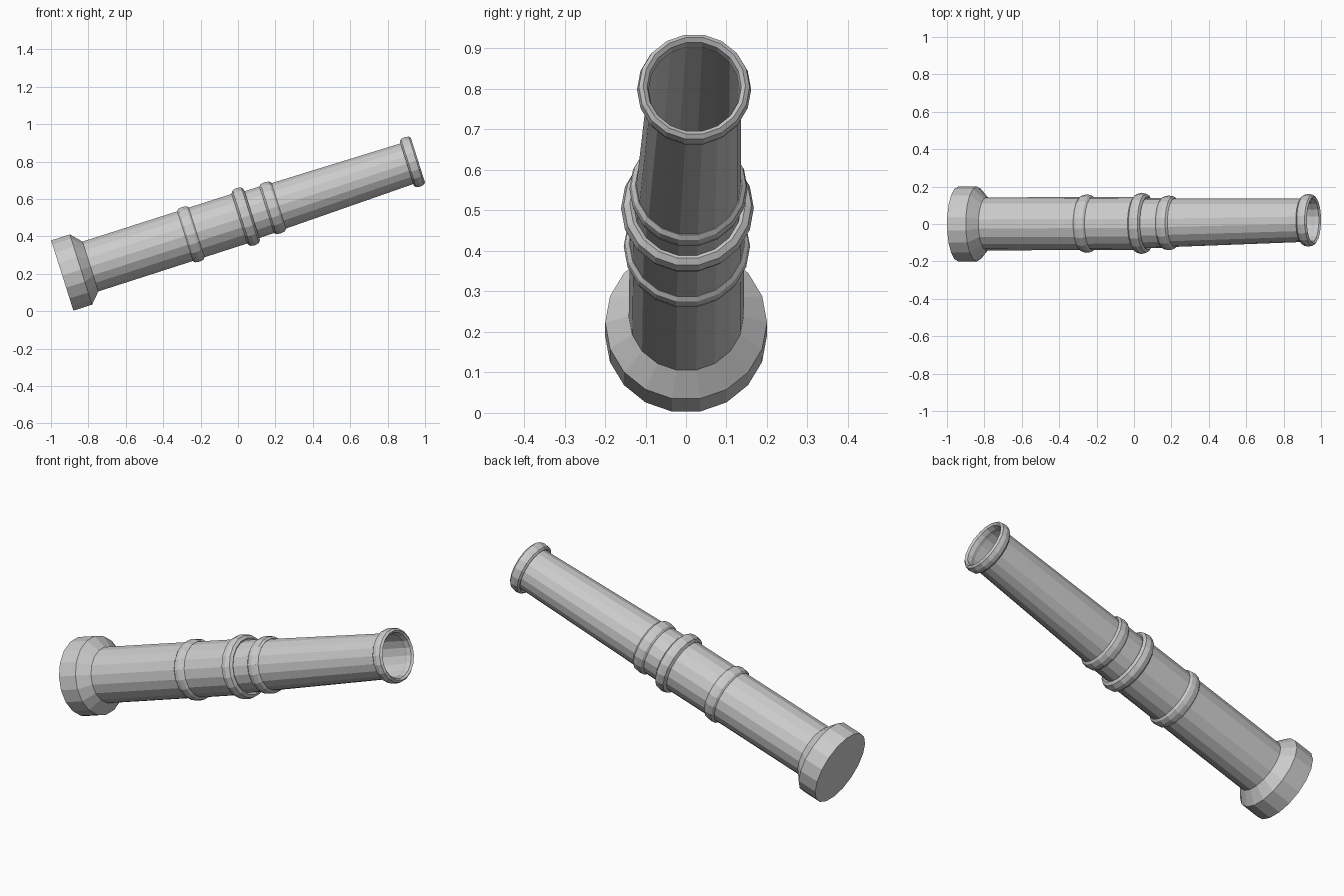
import bpy, bmesh, math
from mathutils import Vector

if "Cube" in bpy.data.objects:
    bpy.data.objects.remove(bpy.data.objects["Cube"])

SIDES = 18
TILT = math.radians(17.6)
AXIS = Vector((math.cos(TILT), 0, math.sin(TILT)))
UP = Vector((-math.sin(TILT), 0, math.cos(TILT)))
SIDE = Vector((0, 1, 0))
BASE = Vector((-0.9395, 0, 0.191))


def centre(t):
    # the front half of the tube leans slightly off the main axis
    k = max(0.0, (t - 1.0) / 0.97)
    return BASE + AXIS * t + SIDE * (0.003 * min(t, 1) + 0.017 * k) + UP * (0.003 * min(t, 1) + 0.010 * k)


def lathe(name, profile, closed=False, cap_start=False):
    """Sweep (distance, radius) points around the tilted axis."""
    bm = bmesh.new()
    loops = []
    for t, r in profile:
        c = centre(t)
        loops.append([bm.verts.new(c + r * (UP * math.cos(a) + SIDE * math.sin(a)))
                      for a in (2 * math.pi * (i + 0.5) / SIDES for i in range(SIDES))])
    pairs = list(zip(loops, loops[1:]))
    if closed:
        pairs.append((loops[-1], loops[0]))
    for a, b in pairs:
        for i in range(SIDES):
            j = (i + 1) % SIDES
            bm.faces.new((a[i], a[j], b[j], b[i]))
    if cap_start:
        bm.faces.new(loops[0])
    bmesh.ops.recalc_face_normals(bm, faces=bm.faces)
    mesh = bpy.data.meshes.new(name)
    bm.to_mesh(mesh)
    bm.free()
    obj = bpy.data.objects.new(name, mesh)
    bpy.context.collection.objects.link(obj)
    return obj


def ring(name, t, inner, outer, half_width):
    """Rounded band with an eight-sided section."""
    mid, h = (inner + outer) / 2, (outer - inner) / 2
    section = [(t + half_width * math.cos(a), mid + h * math.sin(a))
               for a in (math.pi / 4 * i for i in range(8))]
    lathe(name, section, closed=True)


# Wide cap with its sloped shoulder, and the hollow stepped tube
lathe("end_cap", [(0, 0.2), (0.105, 0.2), (0.158, 0.142)], cap_start=True)
lathe("rear_tube", [(0.158, 0.142), (1.03, 0.141)])
lathe("middle_tube", [(1.03, 0.134), (1.18, 0.132)])
lathe("front_tube", [(1.18, 0.130), (1.97, 0.115)])

# Raised bands and muzzle lip
ring("rear_band", 0.722, 0.130, 0.156, 0.032)
ring("centre_band", 1.03, 0.122, 0.164, 0.035)
ring("front_band", 1.182, 0.118, 0.146, 0.034)
ring("muzzle_lip", 1.968, 0.112, 0.141, 0.031)
